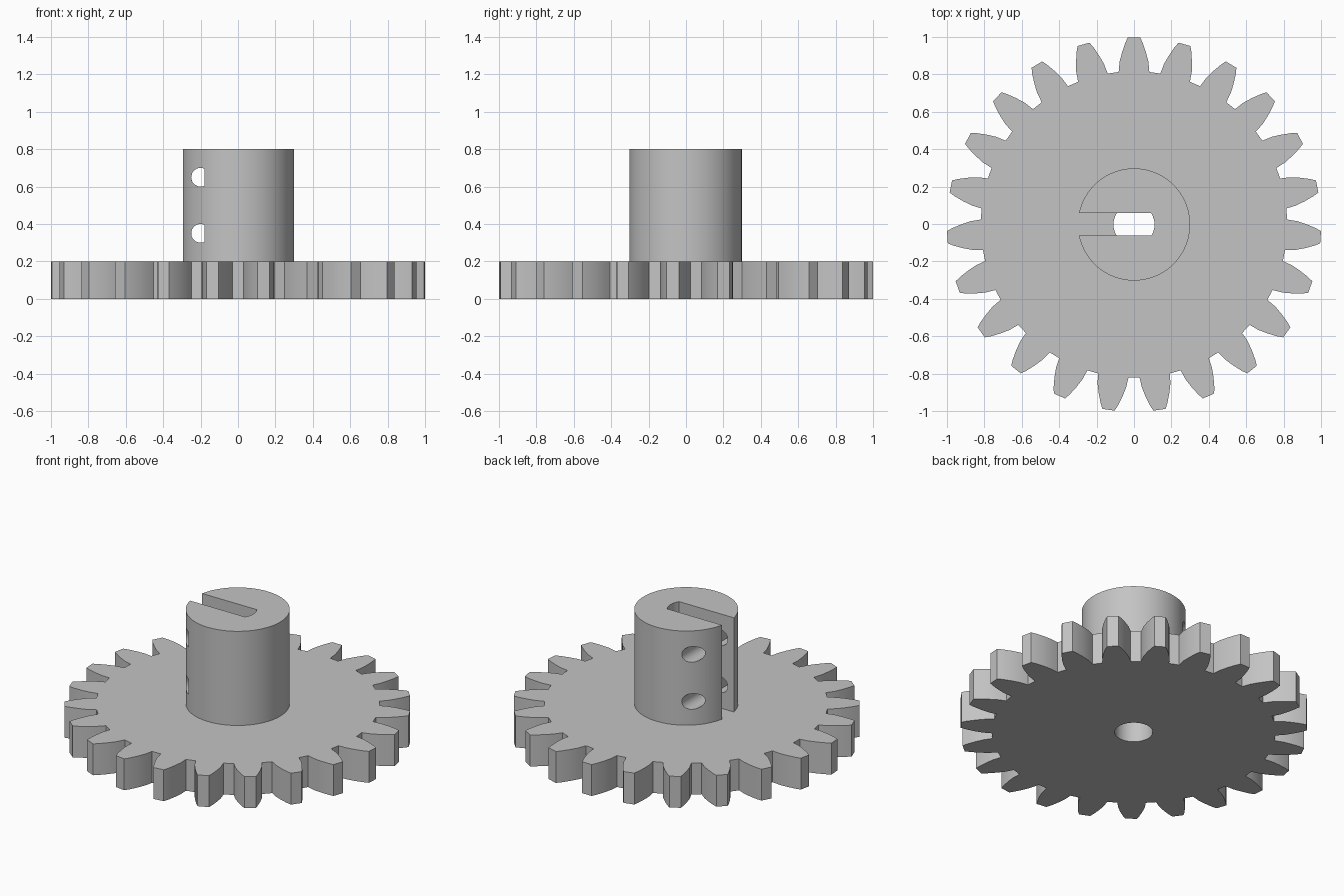
import bpy, bmesh, math
from mathutils import Matrix

cube = bpy.data.objects.get("Cube")
if cube:
    bpy.data.objects.remove(cube, do_unlink=True)

TEETH = 23
CENTRE_Y = -0.0025
HUB_R, BORE_R, SLOT = 0.3, 0.11, 0.06

grey = bpy.data.materials.new("light grey")
grey.use_nodes = True
colour = (0.55, 0.55, 0.55, 1)
grey.diffuse_color = colour
grey.node_tree.nodes["Principled BSDF"].inputs["Base Color"].default_value = colour


def arc(radius, start, end, steps, cx=0, cy=0):
    angles = [start + (end - start) * i / steps for i in range(steps + 1)]
    return [(cx + radius * math.cos(a), cy + radius * math.sin(a)) for a in angles]


def circle(radius, steps, cx=0, cy=0):
    return arc(radius, 0, math.tau, steps, cx, cy)[:-1]


def prism(name, outline, low, high, along_y=False):
    """Extrude an outline between two levels, upwards or front to back."""
    bm = bmesh.new()
    face = bm.faces.new([bm.verts.new((x, y, low)) for x, y in outline])
    result = bmesh.ops.extrude_face_region(bm, geom=[face])
    top = [v for v in result["geom"] if isinstance(v, bmesh.types.BMVert)]
    bmesh.ops.translate(bm, verts=top, vec=(0, 0, high - low))
    if along_y:
        bm.transform(Matrix.Rotation(math.pi / 2, 4, "X"))
    bm.transform(Matrix.Translation((0, CENTRE_Y, 0)))
    bmesh.ops.recalc_face_normals(bm, faces=bm.faces)
    mesh = bpy.data.meshes.new(name)
    bm.to_mesh(mesh)
    bm.free()
    obj = bpy.data.objects.new(name, mesh)
    obj.data.materials.append(grey)
    bpy.context.collection.objects.link(obj)
    return obj


def select(obj):
    bpy.ops.object.select_all(action="DESELECT")
    obj.select_set(True)
    bpy.context.view_layer.objects.active = obj


def cut(obj, cutter):
    cutter.hide_render = True
    mod = obj.modifiers.new("cut", "BOOLEAN")
    mod.operation, mod.solver, mod.object = "DIFFERENCE", "EXACT", cutter
    select(obj)
    bpy.ops.object.modifier_apply(modifier=mod.name)
    bpy.data.objects.remove(cutter, do_unlink=True)


# Toothed plate: one curved flank, mirrored and repeated round the rim
flank = [(0.082, 0.815), (0.077, 0.87), (0.064, 0.92), (0.047, 0.97), (0.033, 1.0)]
tooth = [(-x, y) for x, y in flank] + flank[::-1]
rim = []
for i in range(TEETH):
    a = -math.tau * i / TEETH
    c, s = math.cos(a), math.sin(a)
    rim += [(x * c - y * s, x * s + y * c) for x, y in tooth]
gear = prism("gear_plate", rim, 0, 0.2)
cut(gear, prism("bore_cutter", circle(BORE_R, 48), -0.1, 0.3))

# Hub with a round-ended slot open on one side
hub = prism("hub", circle(HUB_R, 96), 0.2, 0.8)
end = math.asin(SLOT / BORE_R)
slot = [(-0.4, SLOT), (-0.4, -SLOT)] + arc(BORE_R, -end, end, 10)
cut(hub, prism("slot_cutter", slot, 0.1, 0.9))

# Cross holes: full circles at the back, flat-sided at the front
flat = math.acos(0.4)
for z in (0.35, 0.65):
    cut(hub, prism("back_hole_cutter", circle(0.05, 32, -0.2, z), -0.4, 0, True))
    front = arc(0.05, flat, math.tau - flat, 24, -0.2, z)
    cut(hub, prism("front_hole_cutter", front, 0, 0.4, True))

for obj in (gear, hub):
    select(obj)
    bpy.ops.object.shade_smooth_by_angle(angle=math.radians(20))
